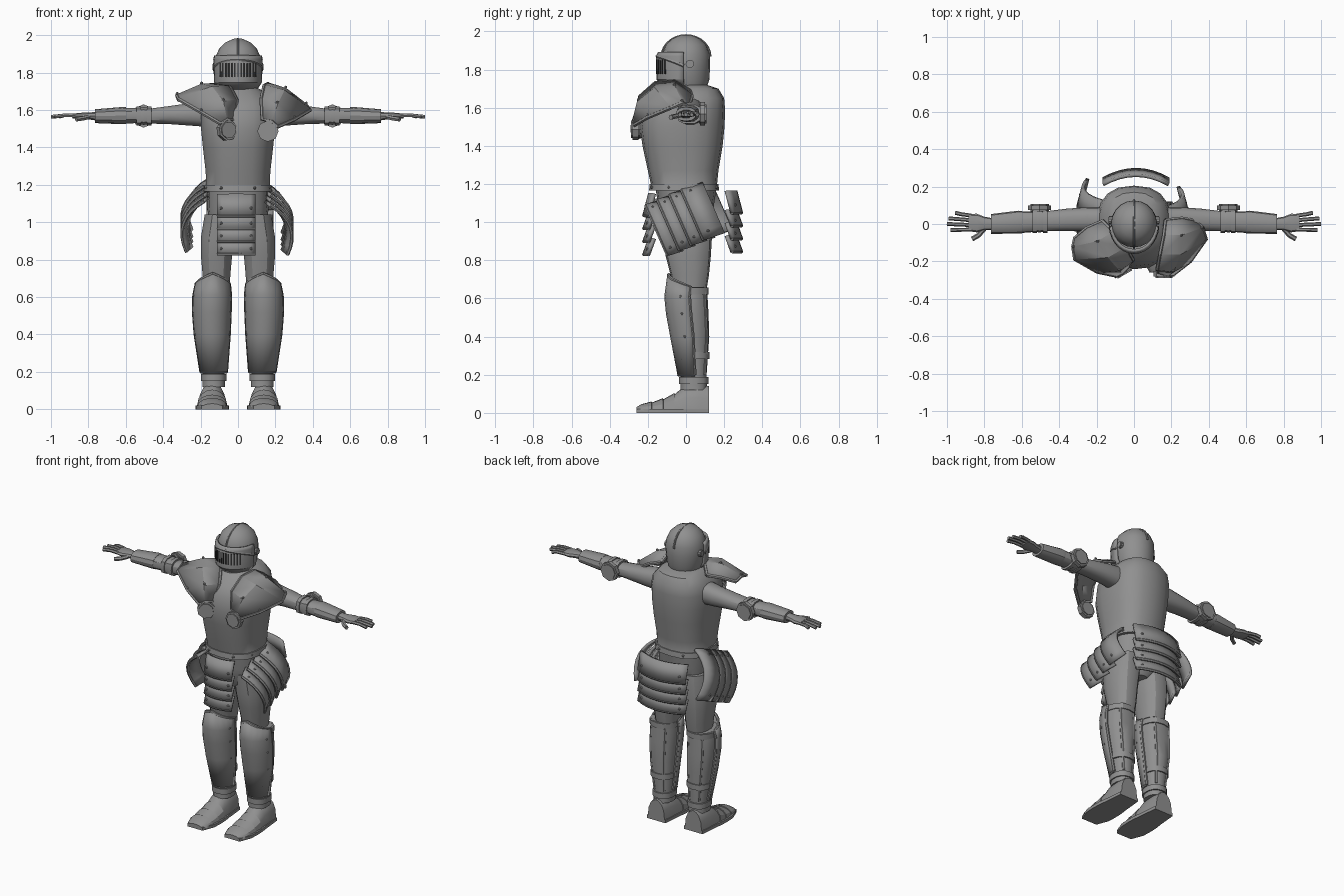
import bpy, bmesh, math
from mathutils import Matrix, Vector

if "Cube" in bpy.data.objects:
    bpy.data.objects.remove(bpy.data.objects["Cube"])


def material(name, v):
    m = bpy.data.materials.new(name)
    m.use_nodes = True
    m.diffuse_color = (v, v, v, 1)
    m.node_tree.nodes["Principled BSDF"].inputs["Base Color"].default_value = (v, v, v, 1)
    return m


STEEL = material("grey steel", 0.28)
DARK = material("dark slit", 0.03)
made = []


def finish(name, bm, mirror=False, thick=0, mat=STEEL):
    bmesh.ops.recalc_face_normals(bm, faces=bm.faces)
    mesh = bpy.data.meshes.new(name)
    bm.to_mesh(mesh)
    bm.free()
    mesh.materials.append(mat)
    ob = bpy.data.objects.new(name, mesh)
    bpy.context.collection.objects.link(ob)
    if thick:
        mod = ob.modifiers.new("Thickness", "SOLIDIFY")
        mod.thickness, mod.offset = thick, 0
    if mirror:
        ob.modifiers.new("Mirror", "MIRROR")
    made.append(ob)
    return ob


def skin(bm, rows, closed=True, caps=True):
    vs = [[bm.verts.new(p) for p in row] for row in rows]
    n = len(rows[0])
    for a, b in zip(vs, vs[1:]):
        for i in range(n if closed else n - 1):
            j = (i + 1) % n
            bm.faces.new((a[i], a[j], b[j], b[i]))
    if closed and caps:
        bm.faces.new(vs[0])
        bm.faces.new(vs[-1])


def oval(axis, p, a, b, ra, rb, n, e, span=math.pi):
    # Point zero is the front; a full turn drops the repeated end point
    full = span == math.pi
    out = []
    for k in range(n if full else n + 1):
        t = -span + 2 * span * k / n
        s, c = (math.copysign(abs(f) ** e, f) for f in (math.sin(t), math.cos(t)))
        out.append(Vector((a + ra * s, b - rb * c, p) if axis == "z" else (p, a - ra * c, b + rb * s)))
    return out


def loft(name, rings, axis="z", n=16, e=0.85, mirror=False):
    bm = bmesh.new()
    skin(bm, [oval(axis, *r, n, e) for r in rings])
    return finish(name, bm, mirror)


def tube(name, pts, r, mirror=False, n=6):
    pts = [Vector(p) for p in pts]
    rows, s = [], Vector((0.31, 0.52, 0.8))
    for i, p in enumerate(pts):
        t = (pts[min(i + 1, len(pts) - 1)] - pts[max(i - 1, 0)]).normalized()
        s = (s - t * s.dot(t)).normalized()
        w = t.cross(s)
        turn = [2 * math.pi * k / n for k in range(n)]
        rows.append([p + (s * math.cos(q) + w * math.sin(q)) * r for q in turn])
    bm = bmesh.new()
    skin(bm, rows)
    finish(name, bm, mirror)


def disc(name, loc, axis, r, depth, n=10, mirror=False, m=Matrix()):
    turn = Matrix.Rotation(math.pi / 2, 4, "X" if axis == "y" else "Y")
    bm = bmesh.new()
    for rr, d in ((r, depth), (r * 0.8, depth * 1.5)):
        bmesh.ops.create_cone(bm, cap_ends=True, segments=n, radius1=rr, radius2=rr, depth=d,
                              matrix=m @ Matrix.Translation(loc) @ turn)
    finish(name, bm, mirror)


def rivets(name, pts, mirror=False, r=0.009):
    bm = bmesh.new()
    for p in pts:
        bmesh.ops.create_icosphere(bm, subdivisions=1, radius=r, matrix=Matrix.Translation(p))
    finish(name, bm, mirror)


def arc_shell(name, rings, span, n=10, thick=0.014, peak=0, mirror=False):
    rows = [oval("z", *r, n, 1, span) for r in rings]
    for i, p in enumerate(rows[-1]):
        p.z += peak * (1 - abs(2 * i / n - 1))
    bm = bmesh.new()
    skin(bm, rows, closed=False)
    finish(name, bm, mirror, thick)
    return rows


# Torso, belt and pelvis
loft("cuirass", [(1.17, 0, -.01, .18, .18), (1.19, 0, -.01, .172, .172), (1.27, 0, -.015, .175, .185),
                 (1.4, 0, -.018, .19, .21), (1.5, 0, -.02, .2, .222), (1.59, 0, -.01, .2, .215),
                 (1.65, 0, .005, .185, .195), (1.7, 0, .02, .14, .15), (1.72, 0, .0, .1, .11)], n=18, e=0.8)
loft("belt_rim", [(1.165, 0, -.01, .184, .184), (1.2, 0, -.01, .18, .18)], n=18, e=0.8)
loft("pelvis", [(.92, 0, 0, .06, .1), (.97, 0, 0, .15, .13), (1.08, 0, 0, .165, .145), (1.18, 0, 0, .165, .16)])
loft("gorget", [(1.68, 0, 0, .12, .13), (1.71, 0, 0, .1, .11), (1.76, 0, 0, .095, .1)], n=14)
rivets("belt_rivets", [(s * x, y, 1.183) for s in (-1, 1) for x, y in ((.09, -.18), (.165, -.09), (.165, .09), (.09, .16))])

# Helmet with visor
loft("helmet", [(1.71, 0, .01, .1, .1), (1.75, 0, .005, .115, .118), (1.82, 0, .002, .123, .124),
                (1.88, 0, 0, .122, .125), (1.93, 0, 0, .1, .106), (1.962, 0, 0, .066, .072),
                (1.982, 0, 0, .02, .025)], n=20, e=1)
visor = arc_shell("visor", [(1.7, 0, 0, .09, .105), (1.75, 0, 0, .122, .148), (1.87, 0, 0, .126, .15),
                            (1.89, 0, 0, .122, .14)], math.radians(85), n=14)
tube("visor_brow", [p + Vector((0, 0, -.05 * abs(i / 7 - 1) ** 2)) for i, p in enumerate(visor[2])], .01)
disc("visor_pivot", (.125, .02, 1.83), "x", .022, .016, mirror=True)
tube("helmet_crest", [(0, -.128 * math.cos(t), 1.868 + .112 * math.sin(t))
                      for t in [math.pi * k / 14 for k in range(15)]], .006)
bm = bmesh.new()
for k in range(-6, 7):
    t = k * math.radians(7.5)
    place = Matrix.Translation((.128 * math.sin(t), -.152 * math.cos(t), 1.815)) @ Matrix.Rotation(t, 4, "Z")
    bmesh.ops.create_cube(bm, size=1, matrix=place @ Matrix.Diagonal((.008, .012, .075, 1)))
finish("visor_slits", bm, mat=DARK)

# Arms
loft("upper_arm", [(.16, .02, 1.58, .07, .072), (.25, .025, 1.577, .065, .062), (.36, .022, 1.573, .06, .05),
                   (.48, .015, 1.567, .052, .04)], "x", 14, mirror=True)
loft("forearm", [(.5, .012, 1.57, .052, .04), (.6, .01, 1.57, .058, .043), (.765, 0, 1.567, .048, .034)],
     "x", 14, mirror=True)
loft("gauntlet_cuff", [(.6, .01, 1.57, .06, .045), (.62, .01, 1.57, .061, .046), (.765, 0, 1.567, .053, .037)],
     "x", 12, mirror=True)
for x in (.475, .53):
    loft("elbow_band", [(x - .012, .015, 1.568, .064, .053), (x + .012, .015, 1.568, .064, .053)],
         "x", 10, .7, True)
loft("elbow_guard", [(.465, .015, 1.568, .056, .045), (.505, .015, 1.568, .06, .049), (.54, .015, 1.568, .056, .045)],
     "x", 10, .7, True)
disc("elbow_disc", (.505, .087, 1.568), "y", .062, .026, 8, True)

# Hands
loft("palm", [(.75, 0, 1.567, .03, .025), (.8, .003, 1.568, .036, .019), (.84, .005, 1.568, .05, .018),
              (.885, .008, 1.568, .046, .013)], "x", 10, mirror=True)
for y, tip, end in ((.045, .06, .955), (.02, .03, .99), (-.006, .0, 1.0), (-.03, -.032, .98)):
    tube("finger", [(.87, y, 1.57), (.925, (y + tip) / 2, 1.572), (end, tip, 1.564)], .0105, True)
tube("thumb", [(.8, -.025, 1.562), (.83, -.06, 1.555), (.865, -.08, 1.55)], .013, True)


# Shoulder plates, the right one swung forward
def pauldron(side, m):
    rows = [[(.13, -.255, 1.55), (.125, -.24, 1.66), (.14, -.16, 1.73), (.16, -.06, 1.74), (.17, .02, 1.69)],
            [(.18, -.272, 1.54), (.21, -.25, 1.63), (.245, -.16, 1.7), (.255, -.06, 1.71), (.255, .03, 1.66)],
            [(.21, -.27, 1.51), (.3, -.2, 1.55), (.385, -.08, 1.6), (.365, -.02, 1.625), (.33, .015, 1.61)]]
    rows = [[m @ Vector(p) for p in r] for r in rows]
    bm = bmesh.new()
    skin(bm, rows, closed=False)
    finish(side + "_pauldron", bm, thick=.016)
    edge = rows[0][::-1] + [rows[1][0]] + rows[2] + [rows[1][-1], rows[0][-1]]
    tube(side + "_pauldron_rim", edge, .011)
    disc(side + "_chest_disc", (.16, -.265, 1.487), "y", .057, .03, 8, m=m)
    rivets(side + "_pauldron_rivets", [r[k] + Vector((0, 0, .012)) for r in rows[1:] for k in (1, 3)])


pivot = Vector((-.15, -.02, 1.6))
swing = (Matrix.Translation(pivot) @ Matrix.Rotation(math.radians(30), 4, "Z")
         @ Matrix.Rotation(math.radians(14), 4, "Y") @ Matrix.Translation(-pivot))
flip = Matrix.Diagonal((-1, 1, 1, 1))
pauldron("left", Matrix())
pauldron("right", swing @ flip)


# Overlapping strips around the waist
def lame_stack(name, m, w, bulge, heights, n=8):
    bm = bmesh.new()
    z, studs, lips = 0, [], []
    for h in heights:
        rows = []
        for zz, out in ((z + .015, 0), (z - h, .03)):
            rows.append([m @ Vector((w * u, -out - bulge * (1 - 4 * u * u), zz))
                         for u in [k / n - .5 for k in range(n + 1)]])
        skin(bm, rows, closed=False)
        lips.append(rows[1])
        studs += [m @ Vector((w * u, -.028 - bulge * (1 - 4 * u * u), z - h * .6)) for u in (-.4, .4)]
        z -= h
    finish(name, bm, thick=.018)
    for lip in lips:
        tube(name + "_lip", lip, .01)
    rivets(name + "_rivets", studs)


long = Vector((.3, .38, -.87)).normalized()
inward = Vector((-1, 0, 0))
inward = (inward - long * inward.dot(long)).normalized()
hip = Matrix((long, inward, long.cross(inward))).transposed().to_4x4()
heights = (.1, .068, .068, .068)
lame_stack("front_tasset", Matrix.Translation((-.01, -.165, 1.135)), .2, .025, heights)
lame_stack("back_tasset", Matrix.Translation((.01, .21, 1.15)) @ Matrix.Rotation(math.pi, 4, "Z"), .35, .05, heights)
lame_stack("left_hip_tasset", Matrix.Translation((.19, .13, 1.07)) @ hip, .3, .065, heights)
lame_stack("right_hip_tasset", flip @ Matrix.Translation((.2, .17, 1.09)) @ hip, .31, .065, heights)

# Legs
loft("thigh", [(.66, .115, .02, .072, .09), (.72, .115, .02, .076, .1), (.82, .115, .012, .085, .118),
               (.92, .108, .008, .092, .128), (1.04, .095, 0, .085, .125)], n=14, mirror=True)
calf = [(.12, .13, .04, .062, .07), (.2, .13, .04, .06, .068), (.4, .138, .028, .083, .094),
        (.52, .14, .015, .09, .103), (.61, .138, .008, .09, .105), (.66, .135, .015, .082, .096)]
loft("calf", calf, n=14, mirror=True)
guard = [(z, x, y, rx + .008, ry + .01) for z, x, y, rx, ry in calf[1:]]
plate = arc_shell("greave", guard, math.radians(95), peak=.065, mirror=True)
tube("greave_rim", [r[0] for r in plate] + plate[-1][1:-1] + [r[-1] for r in plate[::-1]], .009, True)
tube("greave_lower_rim", plate[0], .009, True)
tube("knee_line", plate[-2], .006, True)
for z, k, grow in ((.3, 0, .004), (.64, 0, .004), (.17, 0, .006)):
    size = {.3: (.134, .034, .075, .085), .64: (.136, .012, .089, .103), .17: (.13, .04, .063, .072)}[z]
    x, y, rx, ry = size
    loft("leg_strap", [(z - .018, x, y, rx + grow, ry + grow), (z + .018, x, y, rx + grow, ry + grow)],
         n=14, mirror=True)
for sx in (-1, 1):
    tube("calf_bar", [(x + sx * rx * .55, y + ry * .84, z) for z, x, y, rx, ry in calf[1:]], .01, True)
rivets("greave_rivets", [r[k] + Vector((0, -.008, 0)) for r in plate[1:4] for k in (1, -2)], True)

# Plated shoes
steps = [(-.26, .05, .03), (-.235, .07, .045), (-.18, .081, .06), (-.179, .077, .054), (-.12, .084, .078),
         (-.119, .08, .071), (-.06, .082, .105), (-.059, .078, .098), (-.01, .075, .14), (.07, .069, .15),
         (.12, .063, .14)]
arch = [math.pi * k / 8 for k in range(9)]
bm = bmesh.new()
skin(bm, [[(.138 - w * math.cos(t) * (1 - .12 * math.sin(t)), y, .012 + (h - .012) * math.sin(t) ** .7 if 0 < k < 8 else .012)
           for k, t in enumerate(arch)] for y, w, h in steps])
finish("sabaton", bm, True)
bm = bmesh.new()
skin(bm, [[(.138 + s * (w + .006), y, z) for s, z in ((-1, 0), (1, 0), (1, .02), (-1, .02))]
          for y, w, h in steps[::2]])
finish("sole", bm, True)

# Smooth shading with crisp edges
bpy.ops.object.select_all(action="DESELECT")
for ob in made:
    ob.select_set(True)
bpy.context.view_layer.objects.active = made[0]
bpy.ops.object.shade_smooth_by_angle(angle=math.radians(30))
